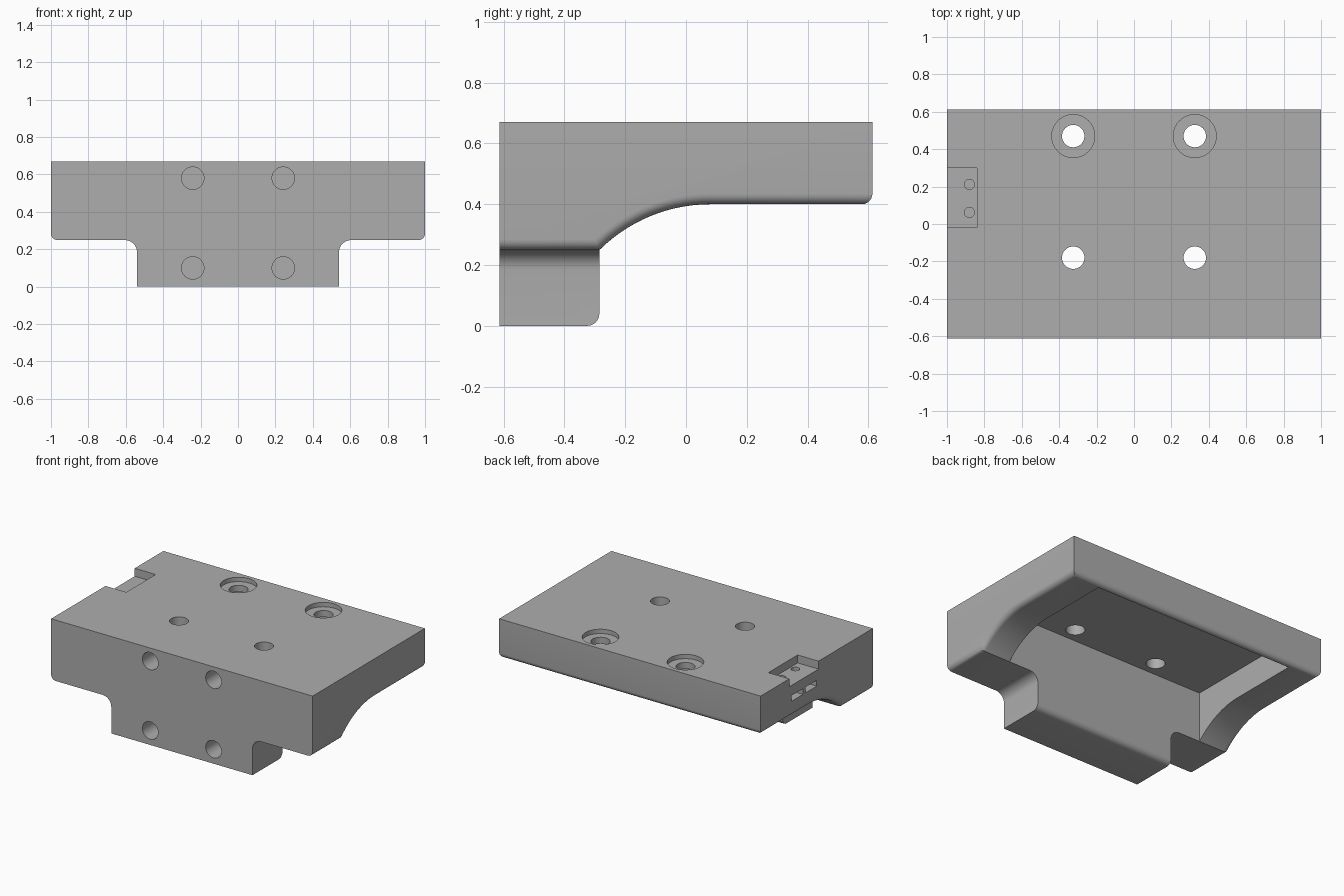
import bpy, bmesh, math
from mathutils import Matrix

if "Cube" in bpy.data.objects:
    bpy.data.objects.remove(bpy.data.objects["Cube"])

HALF_Y = 0.613      # half depth of the body
STEP_Y = -0.285     # back plane of the lower block and front wall of the pocket
TOP = 0.67

grey = bpy.data.materials.new("plain_grey")
grey.diffuse_color = (0.42, 0.42, 0.42, 1)
grey.use_nodes = True
grey.node_tree.nodes["Principled BSDF"].inputs["Base Color"].default_value = grey.diffuse_color


def finish(bm, name):
    bmesh.ops.recalc_face_normals(bm, faces=bm.faces)
    mesh = bpy.data.meshes.new(name)
    bm.to_mesh(mesh)
    bm.free()
    mesh.materials.append(grey)
    ob = bpy.data.objects.new(name, mesh)
    bpy.context.collection.objects.link(ob)
    return ob


def prism(points, vector):
    """Extrude a closed outline of 3D points along a vector."""
    bm = bmesh.new()
    face = bm.faces.new([bm.verts.new(p) for p in points])
    ext = bmesh.ops.extrude_face_region(bm, geom=[face], use_keep_orig=True)
    bmesh.ops.translate(bm, vec=vector,
                        verts=[v for v in ext["geom"] if isinstance(v, bmesh.types.BMVert)])
    bmesh.ops.recalc_face_normals(bm, faces=bm.faces)
    return bm


def round_edges(bm, radius, test):
    edges = [e for e in bm.edges if all(test(v.co) for v in e.verts)]
    bmesh.ops.bevel(bm, geom=edges, offset=radius, segments=6, profile=0.5, affect='EDGES')


def box(name, lo, hi):
    bm = bmesh.new()
    bmesh.ops.create_cube(bm, size=1)
    for v in bm.verts:
        v.co = [(a + b) / 2 + c * (b - a) for a, b, c in zip(lo, hi, v.co)]
    return finish(bm, name)


def cylinder(name, centre, radius, length, axis='Z'):
    bm = bmesh.new()
    rot = Matrix.Rotation(math.pi / 2, 4, 'X') if axis == 'Y' else Matrix.Identity(4)
    bmesh.ops.create_cone(bm, cap_ends=True, segments=40, radius1=radius, radius2=radius,
                          depth=length, matrix=Matrix.Translation(centre) @ rot)
    return finish(bm, name)


def combine(target, tool, operation='DIFFERENCE'):
    mod = target.modifiers.new("bool", 'BOOLEAN')
    mod.operation, mod.object, mod.solver = operation, tool, 'EXACT'
    bpy.context.view_layer.objects.active = target
    bpy.ops.object.modifier_apply(modifier=mod.name)
    bpy.data.objects.remove(tool)


# Main plate: side profile with a curved ramp on the underside
R, N = 0.517, 14
ramp_angle = math.asin((0.08 - STEP_Y) / R)
ramp = [(0.08 - R * math.sin(ramp_angle * (1 - i / N)),
         0.4 - R + R * math.cos(ramp_angle * (1 - i / N))) for i in range(N + 1)]
side = [(-HALF_Y, TOP), (-HALF_Y, 0.249)] + ramp + [(HALF_Y, 0.4), (HALF_Y, TOP)]
bm = prism([(-1, y, z) for y, z in side], (2, 0, 0))
edges = [e for e in bm.edges if all(v.co.z < 0.5 for v in e.verts)
         and (abs(e.verts[0].co.x - e.verts[1].co.x) < 1e-4
              or all(v.co.y > 0.6 for v in e.verts))]
bmesh.ops.bevel(bm, geom=edges, offset=0.035, segments=6, profile=0.5, affect='EDGES')
body = finish(bm, "mounting_block")

# Pocket hollowed from below
combine(body, box("pocket", (-0.77, STEP_Y, 0.1), (0.77, 0.575, 0.595)))

# Lower block with flared fillets
fillet = [(0.605 - 0.065 * math.cos(a), 0.184 + 0.065 * math.sin(a))
          for a in [math.pi / 2 * i / 8 for i in range(9)]]
half = [(0.54, 0)] + fillet + [(0.605, 0.32)]
outline = half + [(-x, z) for x, z in reversed(half)]
bm = prism([(x, -HALF_Y, z) for x, z in outline], (0, STEP_Y + HALF_Y, 0))
round_edges(bm, 0.04, lambda c: c.z < 0.001 and c.y > STEP_Y - 0.001)
combine(body, finish(bm, "lower_block"), 'UNION')

# Bolt holes, counterbores and blind front holes
for s in (-1, 1):
    for y in (-0.18, 0.47):
        combine(body, cylinder("bolt_hole", (s * 0.325, y, 0.62), 0.06, 0.3))
    combine(body, cylinder("counterbore", (s * 0.325, 0.47, 0.69), 0.115, 0.1))
    for z in (0.1, 0.58):
        combine(body, cylinder("front_hole", (s * 0.242, -HALF_Y, z), 0.06, 0.5, 'Y'))

# Side notch with two screw holes and nut slots
combine(body, box("notch", (-1.1, -0.02, 0.615), (-0.84, 0.3, 0.8)))
for y in (0.062, 0.212):
    combine(body, box("nut_slot", (-1.1, y - 0.062, 0.505), (-0.82, y + 0.062, 0.545)))
    combine(body, cylinder("screw_hole", (-0.88, y, 0.58), 0.027, 0.12))

# Shading
bpy.ops.object.select_all(action='DESELECT')
body.select_set(True)
bpy.context.view_layer.objects.active = body
bpy.ops.object.shade_smooth_by_angle(angle=math.radians(30))
